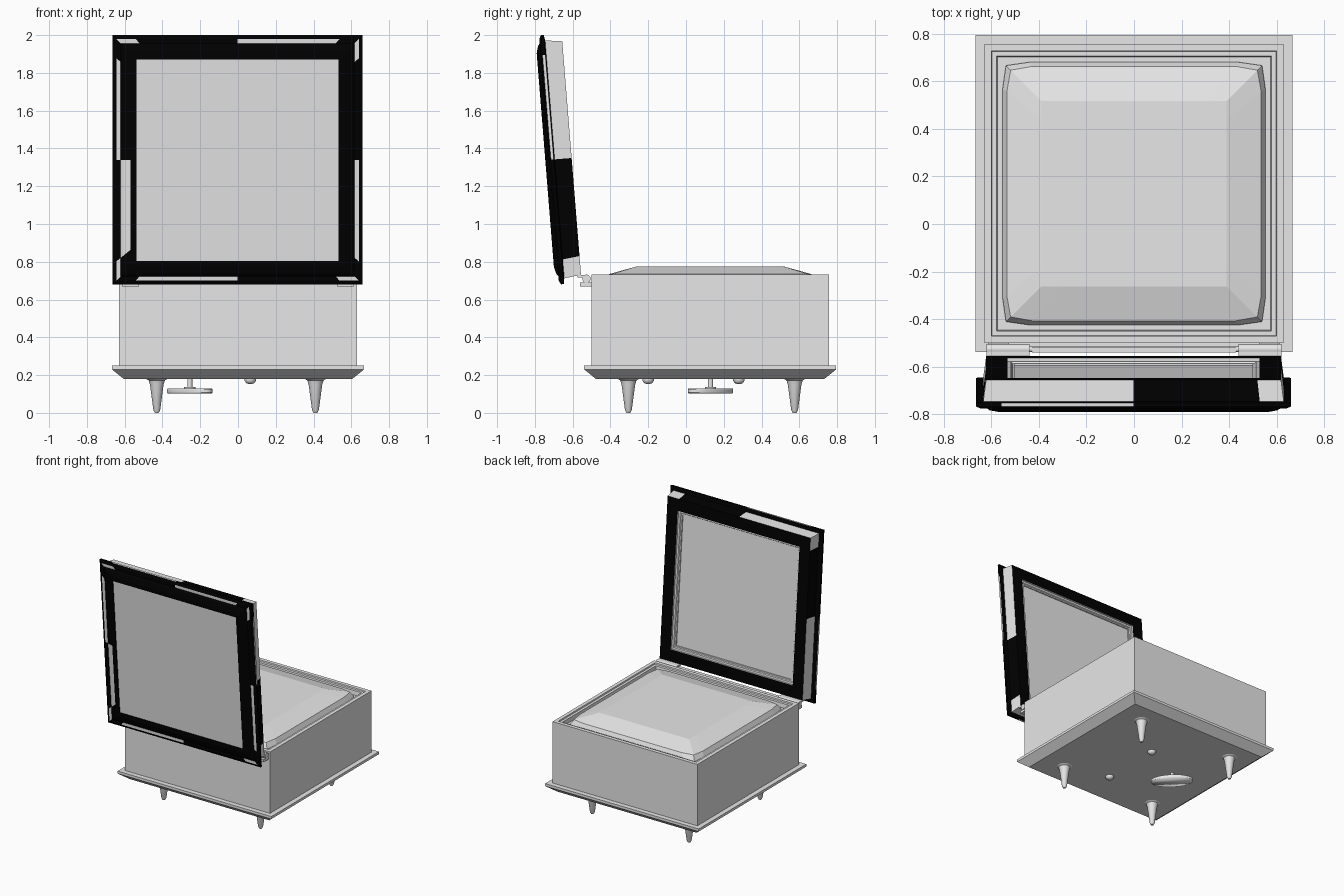
import bpy, bmesh, math
from mathutils import Matrix, Vector

cube = bpy.data.objects.get("Cube")
if cube:
    bpy.data.objects.remove(cube, do_unlink=True)


def material(name, value):
    m = bpy.data.materials.new(name)
    m.use_nodes = True
    m.diffuse_color = (value, value, value, 1)
    m.node_tree.nodes["Principled BSDF"].inputs["Base Color"].default_value = (value, value, value, 1)
    return m


GREY = material("light grey", 0.8)
BLACK = material("black", 0.0)
BOX_Y = 0.128


def finish(name, bm, smooth=False, mats=(GREY,)):
    bmesh.ops.recalc_face_normals(bm, faces=bm.faces)
    me = bpy.data.meshes.new(name)
    bm.to_mesh(me)
    bm.free()
    ob = bpy.data.objects.new(name, me)
    bpy.context.collection.objects.link(ob)
    for m in mats:
        me.materials.append(m)
    if smooth:
        bpy.ops.object.select_all(action="DESELECT")
        ob.select_set(True)
        bpy.context.view_layer.objects.active = ob
        bpy.ops.object.shade_smooth_by_angle(angle=math.radians(35))
    return ob


def skin(bm, outlines, rule=None):
    """Join a stack of closed outlines and cap both ends."""
    rings = [[bm.verts.new(p) for p in o] for o in outlines]
    n = len(rings[0])
    for r in range(len(rings) - 1):
        for i in range(n):
            j = (i + 1) % n
            f = bm.faces.new((rings[r][i], rings[r][j], rings[r + 1][j], rings[r + 1][i]))
            if rule:
                f.material_index = rule(r, i)
    bm.faces.new(rings[0])
    bm.faces.new(rings[-1])


def square(half, z, cuts=(-1,), corner=1.0):
    """Square outline, running round from the (+, +) corner."""
    pts = []
    for side in range(4):
        turn = Matrix.Rotation(side * math.pi / 2, 3, "Z")
        for c in cuts:
            k = half * corner if c == -1 else half
            p = turn @ Vector((-c * k, k, z))
            pts.append(tuple(p))
    return pts


def lathe(name, profile, x, y, sides=24):
    bm = bmesh.new()
    skin(bm, [[(r * math.cos(a), r * math.sin(a), z)
               for a in (2 * math.pi * k / sides for k in range(sides))] for r, z in profile])
    ob = finish(name, bm, True)
    ob.location = (x, y, 0)
    return ob


def block(name, size, centre):
    bm = bmesh.new()
    bmesh.ops.create_cube(bm, size=1)
    bmesh.ops.scale(bm, vec=size, verts=bm.verts)
    bmesh.ops.translate(bm, vec=centre, verts=bm.verts)
    return finish(name, bm)


def rod(name, radius, length, centre):
    bm = bmesh.new()
    bmesh.ops.create_cone(bm, cap_ends=True, segments=20, radius1=radius, radius2=radius, depth=length,
                          matrix=Matrix.Translation(centre) @ Matrix.Rotation(math.pi / 2, 4, "Y"))
    return finish(name, bm, True)


# Box with flared base plate, stepped rim and a trench round the cushion
bm = bmesh.new()
skin(bm, [square(h, z) for h, z in (
    (0.605, 0.18), (0.667, 0.23), (0.667, 0.25), (0.629, 0.25), (0.629, 0.732), (0.6, 0.732),
    (0.598, 0.722), (0.578, 0.722), (0.574, 0.69), (0.5, 0.69))])
finish("box_body", bm).location.y = BOX_Y

# Padded cushion with slightly bowed sides
bm = bmesh.new()
skin(bm, [square(h, z, (-1, -0.8, 0.8), corner) for h, z, corner in (
    (0.555, 0.65, 0.975), (0.552, 0.7, 0.975), (0.535, 0.735, 0.97), (0.39, 0.775, 1.0))])
finish("cushion", bm).location.y = BOX_Y

# Lid: flared outer plate with a flat inlay step, upright wall, shallow panel inside
lid_profile = ((0.535, 0.006), (0.535, 0), (0.568, 0), (0.605, 0.01), (0.619, 0.02), (0.642, 0.02),
               (0.662, 0.03), (0.662, 0.045), (0.632, 0.05), (0.62, 0.14), (0.53, 0.14), (0.53, 0.125),
               (0.515, 0.125), (0.51, 0.118), (0.5, 0.118), (0.5, 0.11))
CHAMFER_BAND, EDGE_BAND, WALL_BAND, RECESS_BAND = 4, 6, 8, 10
INLAY_BANDS, INLAY_SEGMENT = (2, 3), 13


def lid_colour(band, segment):
    """Grey inlays repeat round the four sides of the black frame."""
    part = segment % 4
    grey = (band >= RECESS_BAND
            or band == CHAMFER_BAND and part in (0, 2)
            or band == EDGE_BAND and part == 1
            or band == WALL_BAND and part != 2
            or band in INLAY_BANDS and segment == INLAY_SEGMENT)
    return 0 if grey else 1


bm = bmesh.new()
skin(bm, [square(h, v, (-1, -0.84, 0, 0.84)) for h, v in lid_profile], lid_colour)
lid = finish("lid", bm, mats=(GREY, BLACK))
s, c = math.sin(math.radians(4.6)), math.cos(math.radians(4.6))
lid.matrix_world = Matrix(((-1, 0, 0, -0.002), (0, -s, c, -0.745), (0, c, s, 1.338), (0, 0, 0, 1)))

# Hinges between box and lid
for name, sx in (("left", 1), ("right", -1)):
    rod(name + "_hinge_barrel", 0.022, 0.18, (0.53 * sx, -0.527, 0.71))
    block(name + "_hinge_lower_leaf", (0.09, 0.06, 0.02), (0.57 * sx, -0.53, 0.68))
    block(name + "_hinge_upper_leaf", (0.18, 0.04, 0.012), (0.53 * sx, -0.555, 0.724))
rod("hinge_pin", 0.012, 0.9, (0, -0.527, 0.71))
block("hinge_strip", (0.86, 0.024, 0.012), (0, -0.529, 0.717))

# Tapered feet
for depth, y in (("front", -0.305), ("back", 0.575)):
    for name, x in (("left", 0.41), ("right", -0.43)):
        lathe(f"{depth}_{name}_foot", ((0.06, 0.182), (0.043, 0.172), (0.036, 0.15), (0.018, 0.015),
                                       (0.01, 0.0)), x, y)

# Winding key, turned diagonally, and screws underneath
KEY = (-0.255, 0.13)
lathe("key_shaft", ((0.013, 0.19), (0.013, 0.12)), *KEY)
lathe("key_collar", ((0.03, 0.136), (0.03, 0.125)), *KEY)
grip = lathe("key_grip", ((0.97, 0.13), (1.0, 0.125), (1.0, 0.108), (0.97, 0.103)), *KEY, 40)
grip.scale = (0.155, 0.07, 1)
grip.rotation_euler.z = math.radians(135)
for name, y in (("front_screw", -0.2), ("back_screw", 0.28)):
    lathe(name, ((0.03, 0.182), (0.03, 0.17), (0.022, 0.158), (0.01, 0.153)), 0.065, y)
